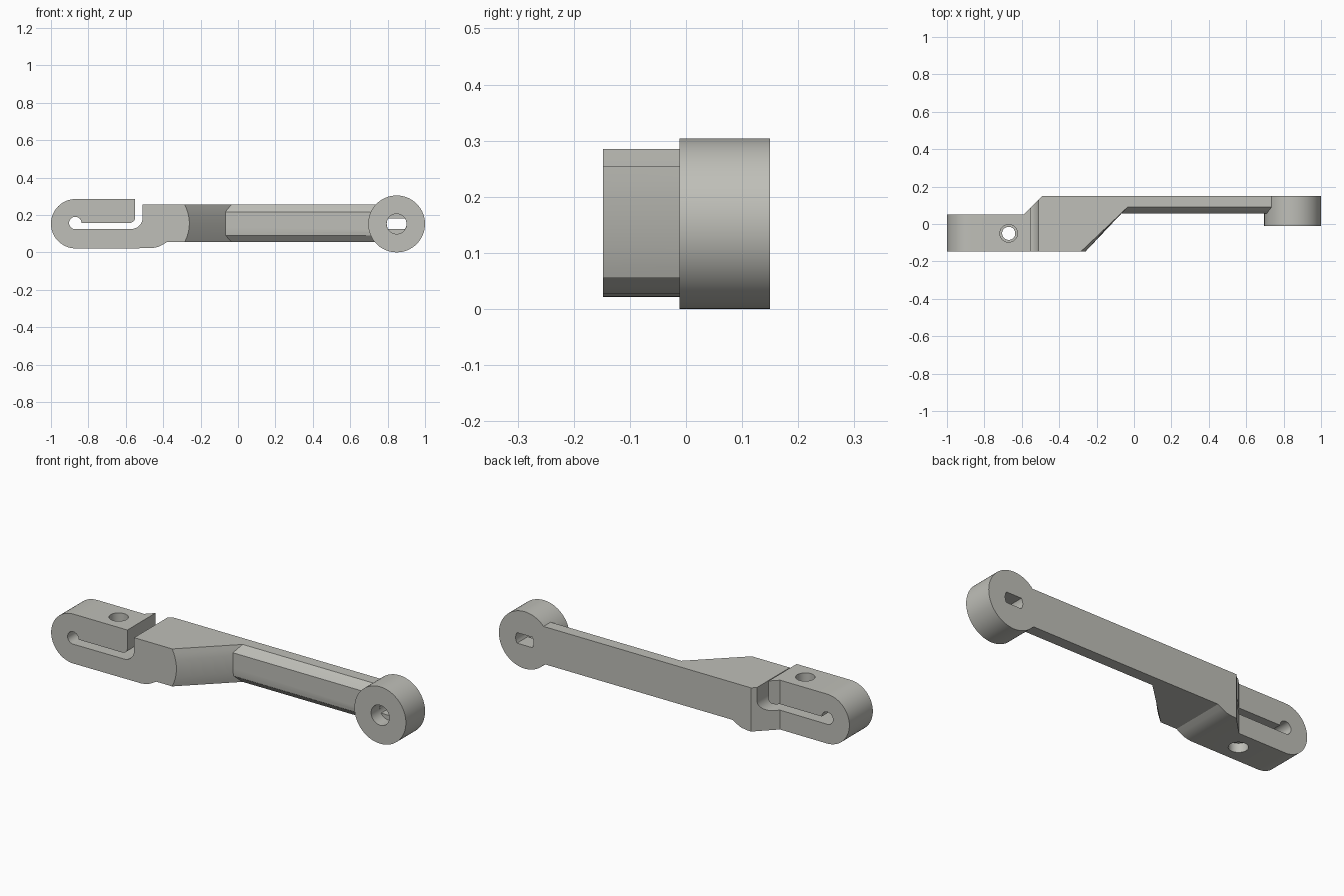
import bpy, bmesh, math

if "Cube" in bpy.data.objects:
    bpy.data.objects.remove(bpy.data.objects["Cube"])

metal = bpy.data.materials.new("light grey metal")
metal.diffuse_color = (0.52, 0.52, 0.48, 1)
metal.use_nodes = True
metal.node_tree.nodes["Principled BSDF"].inputs["Base Color"].default_value = metal.diffuse_color


def loft(name, rings):
    """Closed solid through rings of equal point count."""
    bm = bmesh.new()
    loops = [[bm.verts.new(p) for p in ring] for ring in rings]
    n = len(loops[0])
    for a, b in zip(loops, loops[1:]):
        for i in range(n):
            bm.faces.new((a[i], a[(i + 1) % n], b[(i + 1) % n], b[i]))
    bm.faces.new(loops[0])
    bm.faces.new(loops[-1])
    bmesh.ops.recalc_face_normals(bm, faces=bm.faces)
    mesh = bpy.data.meshes.new(name)
    bm.to_mesh(mesh)
    bm.free()
    ob = bpy.data.objects.new(name, mesh)
    bpy.context.collection.objects.link(ob)
    mesh.materials.append(metal)
    return ob


def prism_y(name, profile, y0, y1):
    return loft(name, [[(x, y, z) for x, z in profile] for y in (y0, y1)])


def prism_z(name, plan, z0, z1):
    return loft(name, [[(x, y, z) for x, y in plan] for z in (z0, z1)])


def arc(cx, cz, r, a0, a1, n):
    return [(cx + r * math.cos(math.radians(a0 + (a1 - a0) * i / n)),
             cz + r * math.sin(math.radians(a0 + (a1 - a0) * i / n))) for i in range(n + 1)]


def circle(cx, cz, r, n=48):
    return arc(cx, cz, r, 0, 360, n)[:-1]


def combine(target, other, operation):
    """Apply a boolean and remove the helper."""
    mod = target.modifiers.new("bool", 'BOOLEAN')
    mod.object, mod.operation, mod.solver = other, operation, 'EXACT'
    bpy.context.view_layer.objects.active = target
    bpy.ops.object.modifier_apply(modifier=mod.name)
    bpy.data.objects.remove(other)


FRONT, BACK, MID = -0.148, 0.15, 0.155

# Offset arm: plan outline stacked in z, with bevelled front edges and a bowed ramp
rings = []
for z in (0.055, 0.073, 0.09, 0.11, 0.133, 0.155, 0.177, 0.2, 0.215, 0.235, 0.255):
    t = abs(z - MID) / 0.1
    bevel = max(0, (t - 0.62) / 0.38)
    ramp_x = -0.26 - 0.025 * t * t
    yf = 0.055 + 0.035 * bevel
    rings.append([(x, y, z) for x, y in (
        (-0.51, FRONT), (ramp_x, FRONT), (-0.068 + 0.033 * bevel, yf),
        (0.82, yf), (0.82, BACK), (-0.49, BACK), (-0.51, 0.13))])
link = loft("link_arm", rings)

# Split clamp with a keyhole slot
profile = [(-0.36, 0.055), (-0.38, 0.055), (-0.405, 0.04), (-0.43, 0.028), (-0.465, 0.022)]
profile += arc(-0.868, 0.153, 0.132, 270, 90, 32)
profile += [(-0.55, 0.285)] + arc(-0.58, 0.187, 0.03, 0, -90, 8)
profile += arc(-0.87, 0.157, 0.033, 0, 270, 24)
profile += arc(-0.57, 0.185, 0.06, -90, 0, 12) + [(-0.51, 0.255), (-0.36, 0.255)]
clamp = prism_y("clamp", profile, FRONT, BACK)
plan = [(-1.1, -0.3), (0, -0.3), (0, 0.3), (-0.34, 0.3), (-0.59, 0.05), (-1.1, 0.05)]
combine(clamp, prism_z("clamp_plan", plan, -0.1, 0.5), 'INTERSECT')

# Screw hole through the clamp, narrower in the middle
for r, z0, z1 in ((0.047, 0.14, 0.4), (0.035, 0.05, 0.2), (0.047, -0.1, 0.07)):
    combine(clamp, prism_z("screw_hole", circle(-0.67, -0.05, r), z0, z1), 'DIFFERENCE')
combine(link, clamp, 'UNION')

# Round end eye with a flat-sided hole and a round front recess
combine(link, prism_y("eye", circle(0.848, 0.152, 0.152, 64), -0.012, BACK), 'UNION')
a = math.degrees(math.asin(0.028 / 0.053))
flat_hole = arc(0.848, 0.152, 0.053, -a, a, 8) + arc(0.848, 0.152, 0.053, 180 - a, 180 + a, 8)
combine(link, prism_y("eye_hole", flat_hole, -0.2, 0.3), 'DIFFERENCE')
combine(link, prism_y("eye_recess", circle(0.848, 0.152, 0.0535), -0.2, 0.06), 'DIFFERENCE')

bpy.ops.object.select_all(action='DESELECT')
link.select_set(True)
bpy.context.view_layer.objects.active = link
bpy.ops.object.shade_smooth_by_angle(angle=math.radians(25))
